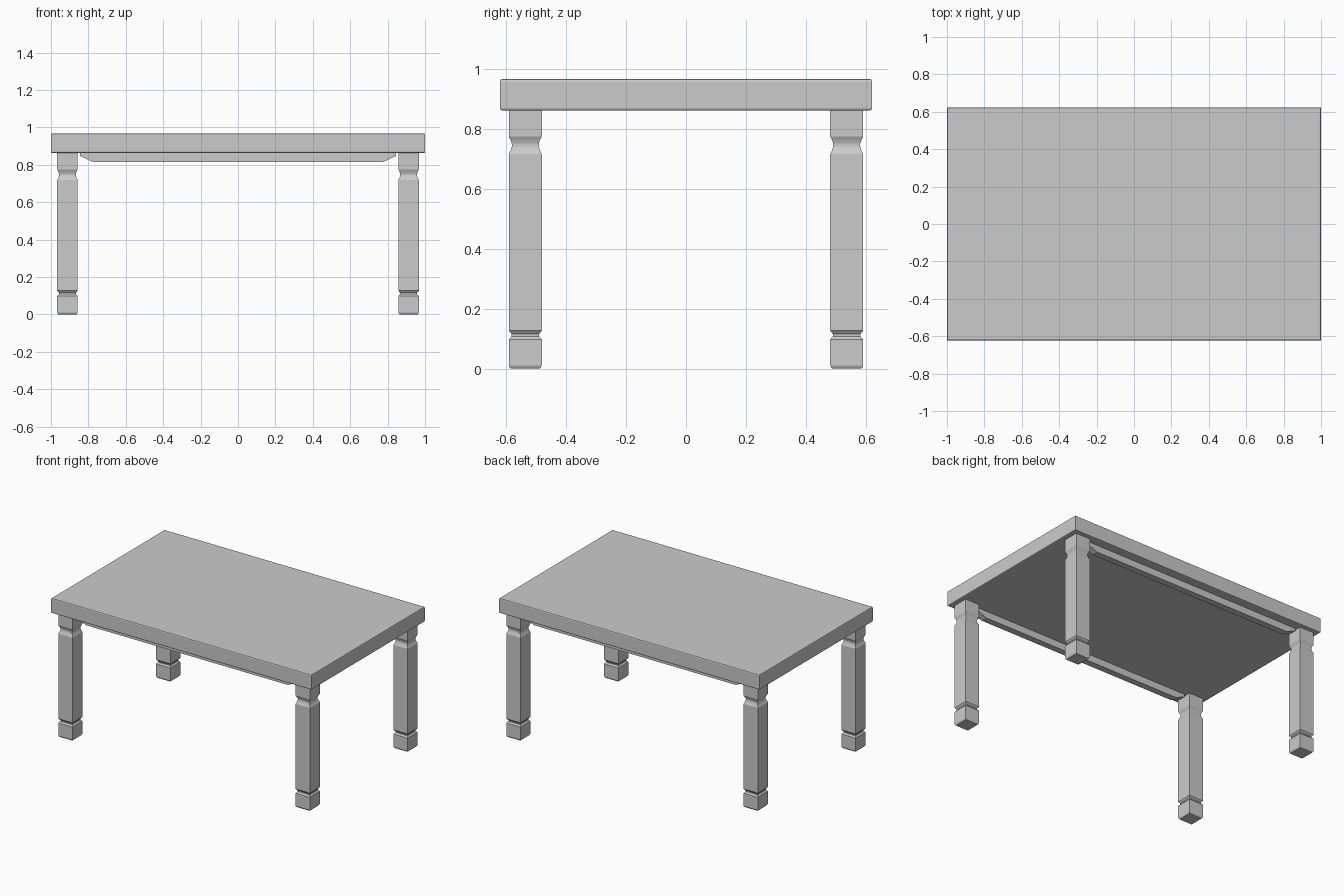
import bpy, bmesh

if "Cube" in bpy.data.objects:
    bpy.data.objects.remove(bpy.data.objects["Cube"])

def make_object(name, bm):
    bmesh.ops.recalc_face_normals(bm, faces=bm.faces[:])
    mesh = bpy.data.meshes.new(name)
    bm.to_mesh(mesh)
    bm.free()
    obj = bpy.data.objects.new(name, mesh)
    bpy.context.collection.objects.link(obj)
    return obj

def square_stack(name, profile, hx, hy, cx=0, cy=0):
    """Rectangular column: profile lists (inset, z) from bottom to top."""
    bm = bmesh.new()
    rings = []
    for inset, z in profile:
        a, b = hx - inset, hy - inset
        rings.append([bm.verts.new((cx + sx * a, cy + sy * b, z))
                      for sx, sy in ((-1, -1), (1, -1), (1, 1), (-1, 1))])
    for lo, hi in zip(rings, rings[1:]):
        for i in range(4):
            j = (i + 1) % 4
            bm.faces.new((lo[i], lo[j], hi[j], hi[i]))
    bm.faces.new(rings[0][::-1])
    bm.faces.new(rings[-1])
    return make_object(name, bm)

def prism(name, outline, y0, y1):
    """Extrude an x-z outline along y."""
    bm = bmesh.new()
    face = bm.faces.new([bm.verts.new((x, y0, z)) for x, z in outline])
    out = bmesh.ops.extrude_face_region(bm, geom=[face])
    moved = [v for v in out["geom"] if isinstance(v, bmesh.types.BMVert)]
    bmesh.ops.translate(bm, verts=moved, vec=(0, y1 - y0, 0))
    return make_object(name, bm)

# Tabletop with softened upper and lower rims
square_stack("tabletop", [(0.008, 0.863), (0.002, 0.865), (0, 0.871),
                          (0, 0.960), (0.002, 0.966), (0.008, 0.968)], 1.0, 0.622)

# Four square legs with a carved groove near the top and near the foot
leg_profile = [(0.006, 0), (0.001, 0.008), (0, 0.012),
               (0, 0.098), (0.009, 0.108), (0.009, 0.116), (0, 0.127),
               (0, 0.718), (0.006, 0.730), (0.010, 0.742),
               (0.010, 0.752), (0.006, 0.764), (0, 0.776), (0, 0.865)]
for x_name, sx in (("left", -1), ("right", 1)):
    for y_name, sy in (("front", -1), ("back", 1)):
        square_stack(f"{y_name}_{x_name}_leg", leg_profile, 0.055, 0.055,
                     sx * 0.912, sy * 0.537)

# Long aprons with slanted ends, under the front and back edges
apron = [(-0.845, 0.866), (-0.845, 0.847), (-0.775, 0.815),
         (0.775, 0.815), (0.845, 0.847), (0.845, 0.866)]
for y_name, sy in (("front", -1), ("back", 1)):
    prism(f"{y_name}_apron", apron, sy * 0.515, sy * 0.56)
